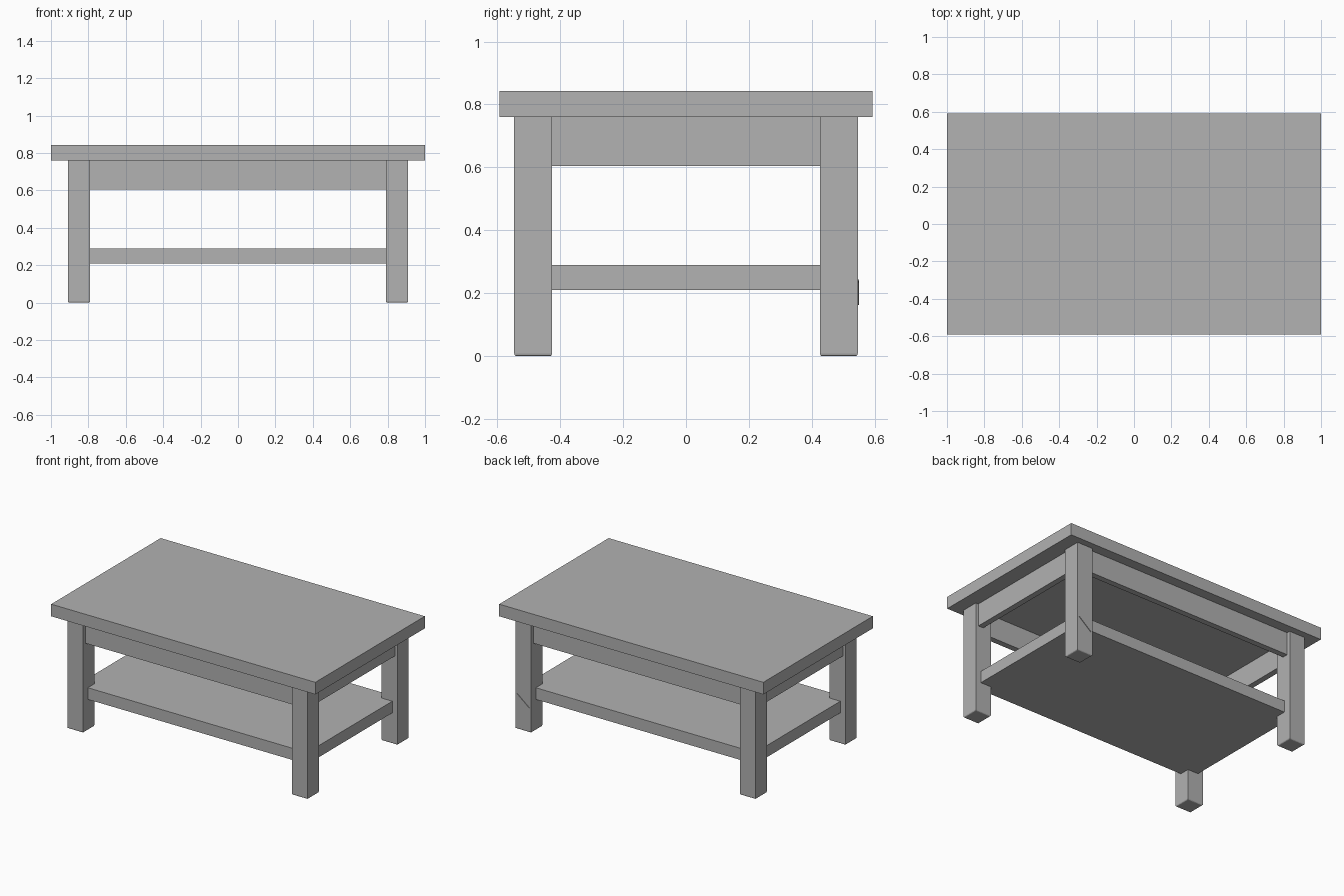
import bpy
import bmesh
from mathutils import Matrix

cube = bpy.data.objects.get("Cube")
if cube:
    bpy.data.objects.remove(cube, do_unlink=True)

# One plain grey for the whole table
grey = bpy.data.materials.new("plain_grey")
grey.use_nodes = True
colour = (0.445, 0.445, 0.445, 1)
grey.diffuse_color = colour
grey.node_tree.nodes["Principled BSDF"].inputs["Base Color"].default_value = colour


def finish(name, bm):
    mesh = bpy.data.meshes.new(name)
    bm.to_mesh(mesh)
    bm.free()
    mesh.materials.append(grey)
    obj = bpy.data.objects.new(name, mesh)
    bpy.context.collection.objects.link(obj)
    return obj


def box(name, low, high):
    """Box between two opposite corners."""
    size = [b - a for a, b in zip(low, high)]
    centre = [(a + b) / 2 for a, b in zip(low, high)]
    bm = bmesh.new()
    bmesh.ops.create_cube(
        bm, size=1, matrix=Matrix.Translation(centre) @ Matrix.Diagonal((*size, 1)))
    return finish(name, bm)


def leg(name, x, y):
    """Square post with a small rounded bottom rim."""
    bm = bmesh.new()
    bmesh.ops.create_cube(
        bm, size=1,
        matrix=Matrix.Translation((x, y, TOP_Z / 2)) @ Matrix.Diagonal((LEG, LEG, TOP_Z, 1)))
    rim = [e for e in bm.edges if all(v.co.z < 0.01 for v in e.verts)]
    bmesh.ops.bevel(bm, geom=rim, offset=0.008, segments=3, profile=0.5, affect='EDGES')
    return finish(name, bm)


TOP_Z = 0.76
LEG = 0.12
LEG_X, LEG_Y = 0.85, 0.486

# Table top
box("table_top", (-1, -0.592, TOP_Z), (1, 0.592, 0.843))

# Legs
for side, sx in (("right", -1), ("left", 1)):
    for end, sy in (("front", -1), ("back", 1)):
        leg(f"{end}_{side}_leg", sx * LEG_X, sy * LEG_Y)

# Apron boards, set slightly behind the leg faces
AX, AY, THICK, LOW = 0.89, 0.522, 0.04, 0.605
for end, sy in (("front", -1), ("back", 1)):
    ys = sorted((sy * AY, sy * (AY - THICK)))
    box(f"{end}_apron", (-LEG_X, ys[0], LOW), (LEG_X, ys[1], TOP_Z))
for side, sx in (("right", -1), ("left", 1)):
    xs = sorted((sx * AX, sx * (AX - THICK)))
    box(f"{side}_apron", (xs[0], -LEG_Y, LOW), (xs[1], LEG_Y, TOP_Z))

# Lower shelf, its corners housed in the legs
box("lower_shelf", (-0.87, -0.495, 0.21), (0.87, 0.495, 0.29))

# Thin raised sliver across the back of one leg
sliver = box("leg_sliver", (-0.06, -0.004, -0.003), (0.06, 0.004, 0.003))
sliver.location = (0.85, 0.546, 0.203)
sliver.rotation_euler = (0, -0.68, 0)
